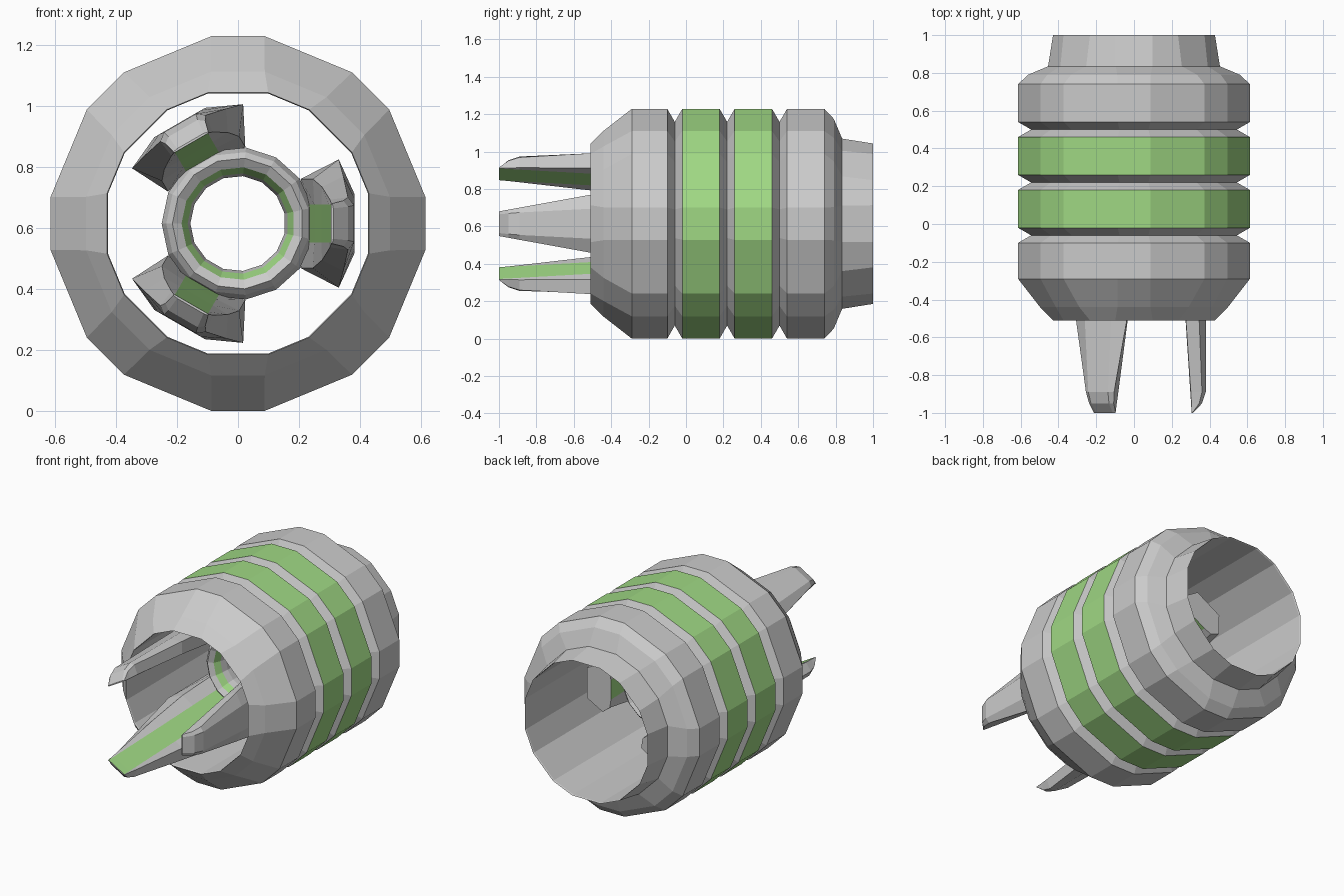
import bpy, bmesh
from math import cos, sin, radians

if "Cube" in bpy.data.objects:
    bpy.data.objects.remove(bpy.data.objects["Cube"])

CZ = 0.614  # height of the barrel axis

grey = bpy.data.materials.new("grey")
grey.diffuse_color = (0.8, 0.8, 0.8, 1)
grey.use_nodes = True
grey.node_tree.nodes["Principled BSDF"].inputs["Base Color"].default_value = grey.diffuse_color
green = bpy.data.materials.new("green")
green.diffuse_color = (0.35, 0.69, 0.23, 1)
green.use_nodes = True
green.node_tree.nodes["Principled BSDF"].inputs["Base Color"].default_value = green.diffuse_color


def loft(name, rows, is_green, close_rows=False):
    """Skin closed rings of (x, y, z); is_green(row, column) picks the colour."""
    bm = bmesh.new()
    vs = [[bm.verts.new((x, y, z + CZ)) for x, y, z in row] for row in rows]
    n, m = len(rows), len(rows[0])
    for i in range(n if close_rows else n - 1):
        for j in range(m):
            a, b = vs[i], vs[(i + 1) % n]
            f = bm.faces.new((a[j], a[(j + 1) % m], b[(j + 1) % m], b[j]))
            f.material_index = int(is_green(i, j))
    if not close_rows:
        bm.faces.new(vs[0])
        bm.faces.new(vs[-1])
    bmesh.ops.recalc_face_normals(bm, faces=bm.faces)
    me = bpy.data.meshes.new(name)
    bm.to_mesh(me)
    bm.free()
    me.materials.append(grey)
    me.materials.append(green)
    ob = bpy.data.objects.new(name, me)
    bpy.context.collection.objects.link(ob)
    return ob


def ring(y, r, angles):
    return [(r * cos(radians(a)), y, r * sin(radians(a))) for a in angles]


def octagon(half):
    """Octagon angles with every corner cut by +-half degrees."""
    return [45 * k + s * half for k in range(8) for s in (-1, 1)]


# Barrel shell: outer profile (y, radius, corner cut), closed by the inner bore
R, G = 0.62, 0.55
profile = [(-0.51, 0.44, 13), (-0.44, 0.505, 10), (-0.29, R, 8), (-0.10, R, 8),
           (-0.06, G, 8), (-0.02, R, 8), (0.18, R, 8), (0.22, G, 8),
           (0.26, R, 8), (0.46, R, 8), (0.50, G, 8), (0.54, R, 8),
           (0.74, R, 8), (0.79, 0.568, 9), (0.835, 0.465, 12),
           (1.0, 0.44, 13), (0.99, 0.437, 13), (-0.50, 0.437, 13)]
loft("barrel_shell", [ring(y, r, octagon(c)) for y, r, c in profile],
     lambda i, j: i in (5, 8), close_rows=True)

# Hub ring with a green band in its throat
hub = [(0.02, 0.235), (0.0, 0.215), (0.02, 0.185), (0.06, 0.165), (0.10, 0.156),
       (0.22, 0.156), (0.26, 0.165), (0.30, 0.185), (0.32, 0.215),
       (0.30, 0.235), (0.26, 0.25), (0.06, 0.25)]
angles = [12 + 24 * k for k in range(15)]
loft("hub_ring", [ring(y, r, angles) for y, r in hub],
     lambda i, j: i in (2, 6), close_rows=True)

# Prongs: stations of (y, inner strip x, flank x, flank z, side x, side z, outer x, outer z)
stations = [(-1.00, 0.305, 0.306, 0.064, 0.309, 0.066, 0.312, 0.050),
            (-0.95, 0.302, 0.304, 0.070, 0.345, 0.075, 0.360, 0.055),
            (-0.89, 0.298, 0.301, 0.078, 0.360, 0.086, 0.380, 0.060),
            (-0.51, 0.273, 0.275, 0.120, 0.345, 0.155, 0.382, 0.080),
            (-0.20, 0.250, 0.245, 0.146, 0.330, 0.210, 0.382, 0.096),
            (0.20, 0.222, 0.205, 0.146, 0.330, 0.210, 0.382, 0.096),
            (0.45, 0.212, 0.220, 0.115, 0.270, 0.155, 0.380, 0.095)]
for k in range(3):
    c, s = cos(radians(120 * k)), sin(radians(120 * k))
    rows = []
    for y, xi, xf, zf, xs, zs, xo, zo in stations:
        half = [(xi, 0.0625), (xf, zf), (xs, zs), (xo, zo)]
        section = half + [(x, -z) for x, z in reversed(half)]
        rows.append([(x * c - z * s, y, x * s + z * c) for x, z in section])
    loft(f"prong_{k + 1}", rows, lambda i, j: j == 7)
